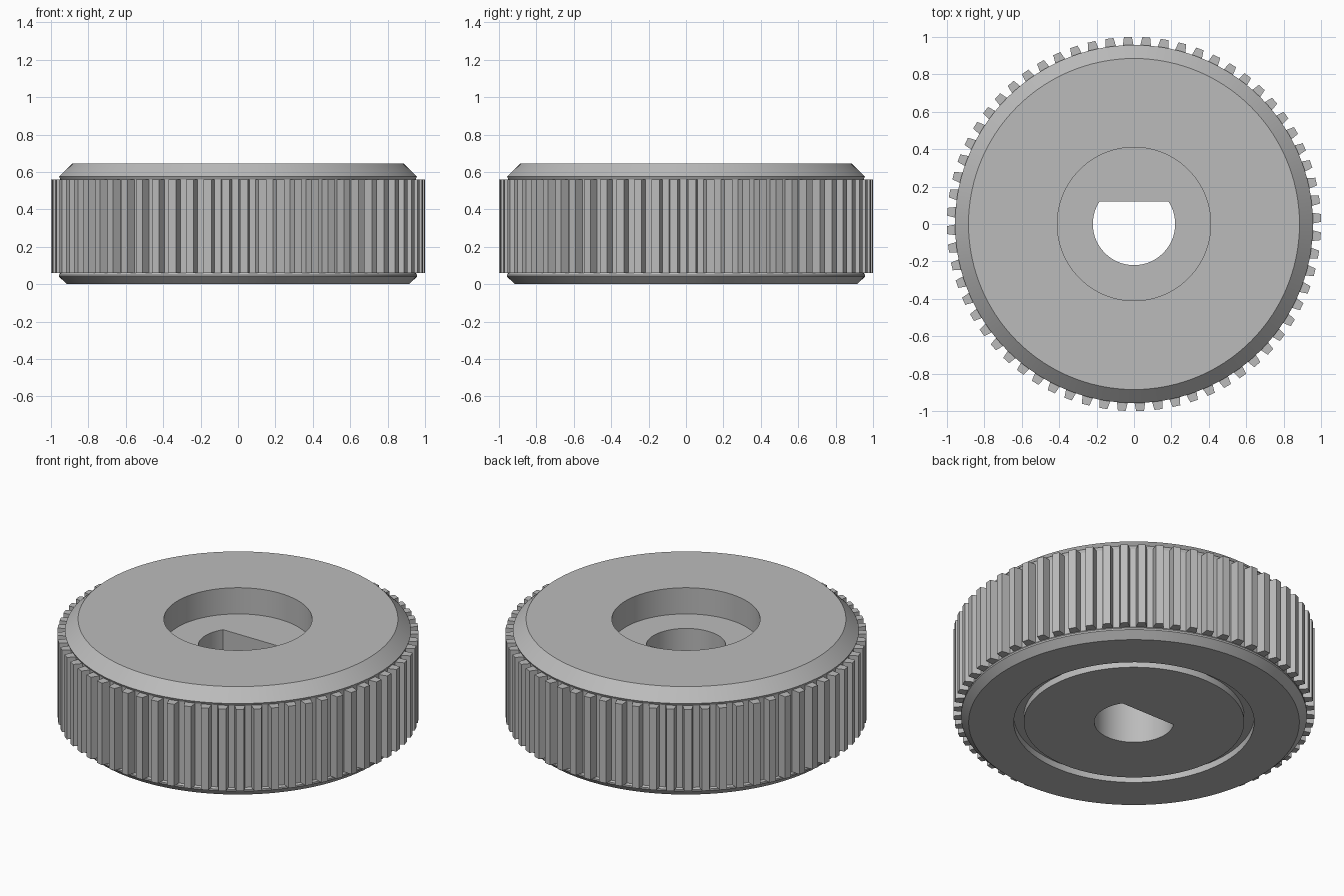
import bpy, bmesh
from math import sin, cos, pi, radians

cube = bpy.data.objects.get("Cube")
if cube:
    bpy.data.objects.remove(cube, do_unlink=True)

grey = bpy.data.materials.new("plain_grey")
grey.use_nodes = True
colour = (0.5, 0.5, 0.5, 1)
grey.diffuse_color = colour
grey.node_tree.nodes["Principled BSDF"].inputs["Base Color"].default_value = colour


def make_object(name, bm):
    bmesh.ops.recalc_face_normals(bm, faces=bm.faces)
    mesh = bpy.data.meshes.new(name)
    bm.to_mesh(mesh)
    bm.free()
    mesh.materials.append(grey)
    obj = bpy.data.objects.new(name, mesh)
    bpy.context.collection.objects.link(obj)
    return obj


# Wheel body: a closed profile turned around z, its bore flattened to a D
SEGMENTS = 120
BORE = 0.22
FLAT_Y = BORE * sin(radians(33))
HEIGHT, FLOOR = 0.645, 0.485
profile = [
    (BORE, 0), (0.61, 0), (0.61, 0.04), (0.665, 0.04), (0.665, 0),  # base and groove
    (0.915, 0), (0.957, 0.04), (0.957, 0.05), (0.95, 0.06),         # lower rim
    (0.95, 0.56), (0.957, 0.575), (0.885, HEIGHT),                  # upper rim
    (0.41, HEIGHT), (0.41, FLOOR), (BORE, FLOOR),                   # top pocket
]
bm = bmesh.new()
rings = []
for r, z in profile:
    ring = []
    for i in range(SEGMENTS):
        a = 2 * pi * i / SEGMENTS
        y = r * sin(a)
        if r == BORE:
            y = min(y, FLAT_Y)
        ring.append(bm.verts.new((r * cos(a), y, z)))
    rings.append(ring)
for k, ring in enumerate(rings):
    above = rings[(k + 1) % len(rings)]
    for i in range(SEGMENTS):
        j = (i + 1) % SEGMENTS
        bm.faces.new((ring[i], ring[j], above[j], above[i]))
body = make_object("wheel_body", bm)
bpy.ops.object.select_all(action="DESELECT")
body.select_set(True)
bpy.context.view_layer.objects.active = body
bpy.ops.object.shade_smooth_by_angle(angle=radians(20))

# Grip teeth: tapered ribs around the rim
TEETH = 64
section = [(0.935, -0.032), (1.0, -0.021), (1.0, 0.021), (0.935, 0.032)]
bm = bmesh.new()
for n in range(TEETH):
    a = pi / 2 + (n + 1 / 3) * 2 * pi / TEETH
    low, high = [
        [bm.verts.new((r * cos(a) - t * sin(a), r * sin(a) + t * cos(a), z)) for r, t in section]
        for z in (0.06, 0.56)
    ]
    bm.faces.new(low[::-1])
    bm.faces.new(high)
    for i in range(4):
        j = (i + 1) % 4
        bm.faces.new((low[i], low[j], high[j], high[i]))
make_object("grip_teeth", bm)
